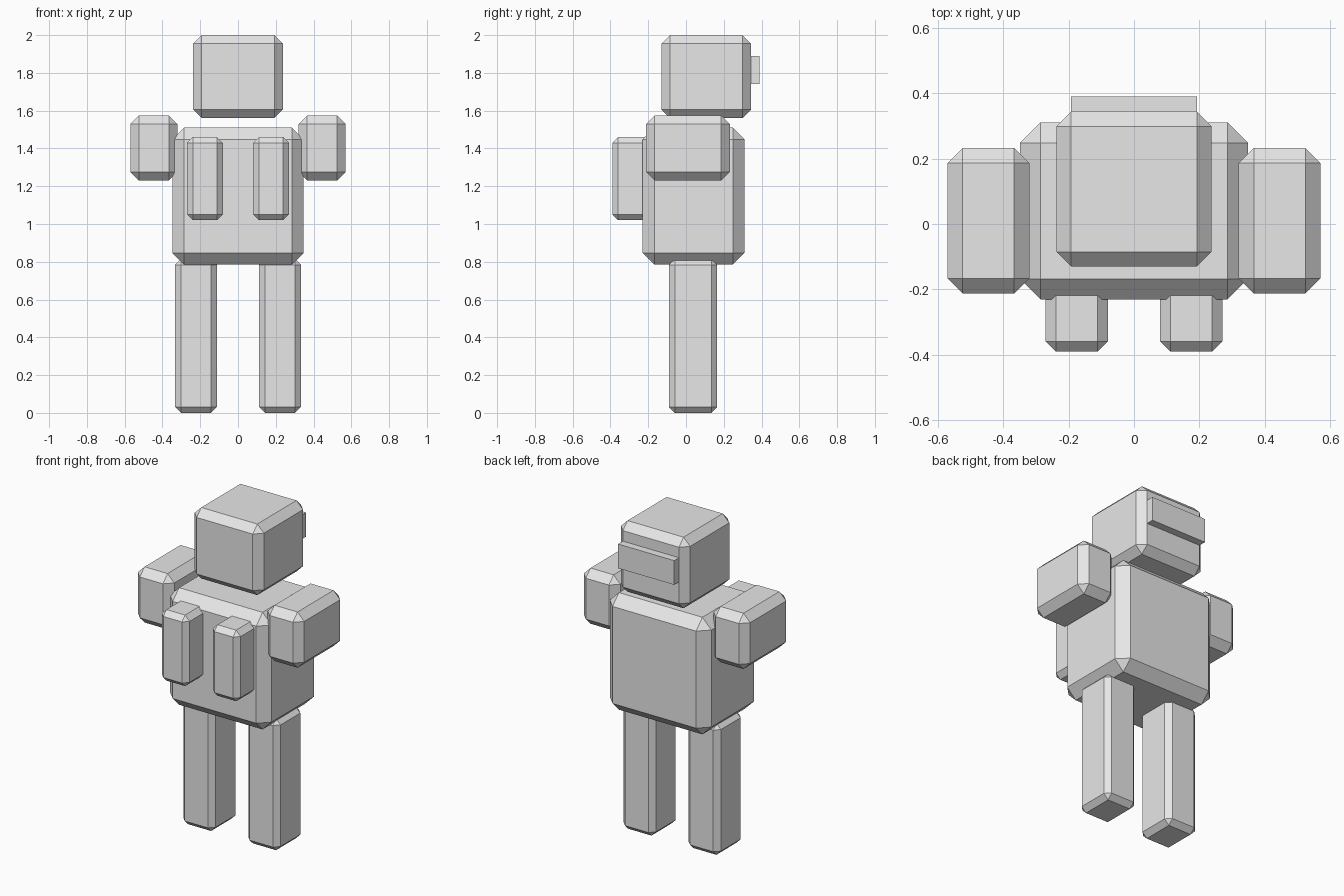
import bpy
import bmesh

cube = bpy.data.objects.get("Cube")
if cube:
    bpy.data.objects.remove(cube, do_unlink=True)

# Single light grey material
GREY = (0.8, 0.8, 0.8, 1.0)
grey = bpy.data.materials.new("light_grey")
grey.use_nodes = True
grey.diffuse_color = GREY
shader = next(n for n in grey.node_tree.nodes if n.type == 'BSDF_PRINCIPLED')
shader.inputs["Base Color"].default_value = GREY


def block(name, xs, ys, zs, chamfer=0.0):
    """Flat-shaded box between the given limits, with chamfered edges."""
    spans = (xs, ys, zs)
    centre = [(a + b) / 2 for a, b in spans]
    size = [b - a for a, b in spans]
    mesh = bpy.data.meshes.new(name)
    bm = bmesh.new()
    bmesh.ops.create_cube(bm, size=1)
    bmesh.ops.scale(bm, vec=size, verts=bm.verts)
    bm.to_mesh(mesh)
    bm.free()
    mesh.materials.append(grey)
    obj = bpy.data.objects.new(name, mesh)
    obj.location = centre
    bpy.context.collection.objects.link(obj)
    if chamfer:
        bevel = obj.modifiers.new("chamfer", 'BEVEL')
        bevel.width = chamfer
        bevel.segments = 1
        bevel.limit_method = 'NONE'
    return obj


def pair(name, xs, ys, zs, chamfer):
    """Matching blocks on the left (+x) and right (-x)."""
    block("left_" + name, xs, ys, zs, chamfer)
    block("right_" + name, (-xs[1], -xs[0]), ys, zs, chamfer)


# Head and raised visor
block("head", (-0.237, 0.237), (-0.13, 0.343), (1.56, 2.0), 0.045)
block("visor", (-0.192, 0.192), (0.30, 0.39), (1.74, 1.89))

# Body
block("torso", (-0.348, 0.348), (-0.23, 0.31), (0.785, 1.51), 0.062)

# Limbs and tanks
pair("arm", (0.32, 0.57), (-0.212, 0.232), (1.23, 1.575), 0.046)
pair("leg", (0.112, 0.333), (-0.09, 0.165), (0.0, 0.815), 0.031)
pair("tank", (0.08, 0.27), (-0.39, -0.15), (1.02, 1.46), 0.031)
